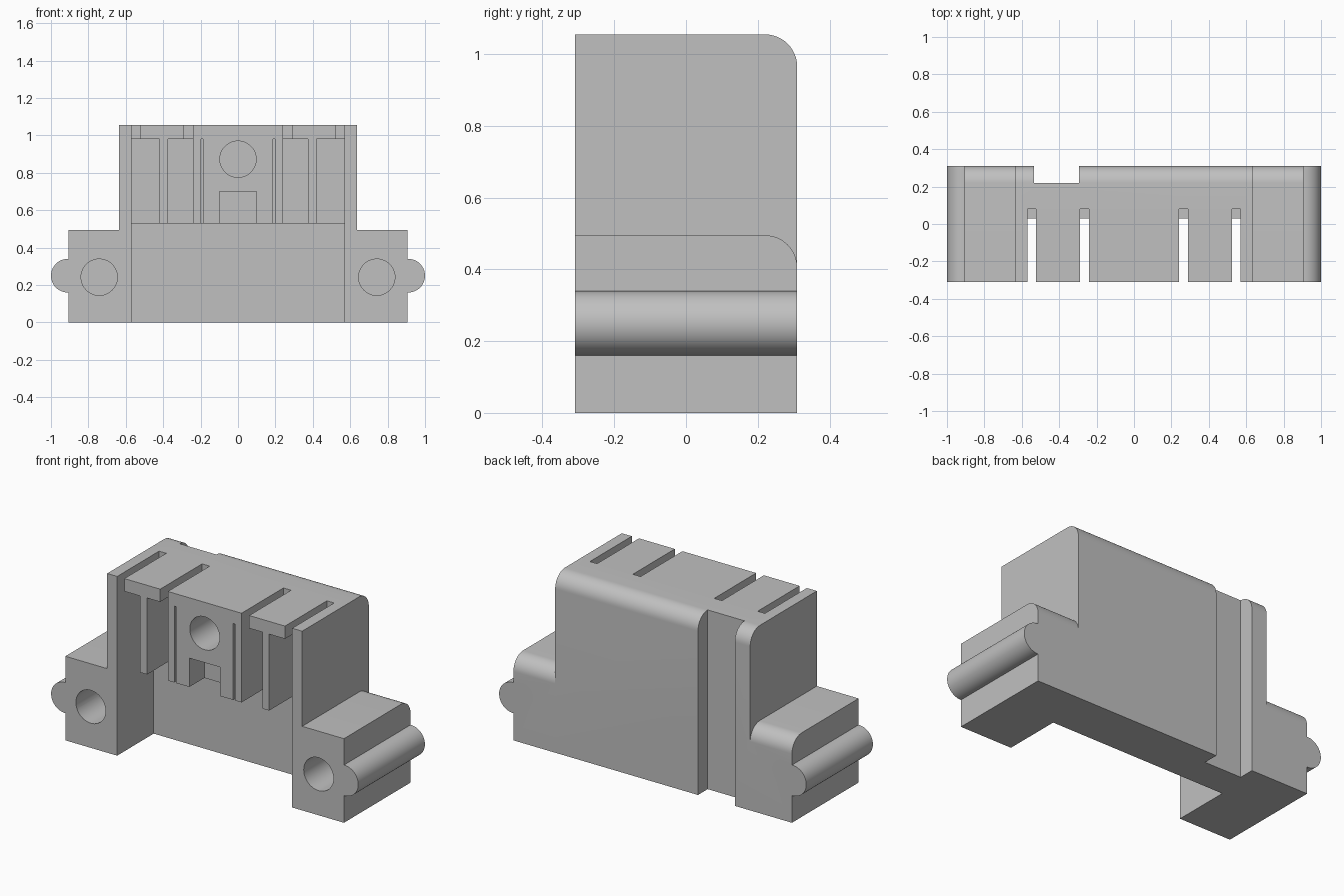
import bpy
import bmesh
import math
from mathutils import Matrix

cube = bpy.data.objects.get("Cube")
if cube:
    bpy.data.objects.remove(cube, do_unlink=True)

FRONT, BACK = -0.31, 0.31
ROUND = 0.09

grey = bpy.data.materials.new("plain_grey")
grey.use_nodes = True
colour = (0.53, 0.53, 0.53, 1)
grey.diffuse_color = colour
grey.node_tree.nodes["Principled BSDF"].inputs["Base Color"].default_value = colour


def finish(bm, name):
    bmesh.ops.recalc_face_normals(bm, faces=bm.faces)
    mesh = bpy.data.meshes.new(name)
    bm.to_mesh(mesh)
    bm.free()
    mesh.materials.append(grey)
    obj = bpy.data.objects.new(name, mesh)
    bpy.context.collection.objects.link(obj)
    return obj


def box(name, x, y, z):
    bm = bmesh.new()
    bmesh.ops.create_cube(bm, size=1)
    for v in bm.verts:
        v.co = [lo + (c + 0.5) * (hi - lo) for c, (lo, hi) in zip(v.co, (x, y, z))]
    return finish(bm, name)


def rod(name, x, z, radius, y):
    bm = bmesh.new()
    turn = Matrix.Translation((x, sum(y) / 2, z)) @ Matrix.Rotation(math.pi / 2, 4, "X")
    bmesh.ops.create_cone(bm, cap_ends=True, segments=48, radius1=radius,
                          radius2=radius, depth=y[1] - y[0], matrix=turn)
    return finish(bm, name)


def rounded_block(name, half_width, height):
    # side profile with a rounded upper back edge, extruded along x
    arc = [math.radians(7.5 * i) for i in range(13)]
    profile = [(FRONT, 0), (BACK, 0)]
    profile += [(BACK - ROUND + ROUND * math.cos(a),
                 height - ROUND + ROUND * math.sin(a)) for a in arc]
    profile.append((FRONT, height))
    bm = bmesh.new()
    face = bm.faces.new([bm.verts.new((-half_width, y, z)) for y, z in profile])
    new = bmesh.ops.extrude_face_region(bm, geom=[face])["geom"]
    bmesh.ops.translate(bm, vec=(2 * half_width, 0, 0),
                        verts=[g for g in new if isinstance(g, bmesh.types.BMVert)])
    return finish(bm, name)


def combine(target, tool, operation="DIFFERENCE"):
    mod = target.modifiers.new("shape", "BOOLEAN")
    mod.operation = operation
    mod.solver = "EXACT"
    mod.object = tool
    bpy.context.view_layer.objects.active = target
    bpy.ops.object.modifier_apply(modifier=mod.name)
    bpy.data.objects.remove(tool, do_unlink=True)


def span(side, a, b):
    return tuple(sorted((side * a, side * b)))


# tower, mounting shoulders and side rails
body = rounded_block("housing", 0.635, 1.055)
combine(body, rounded_block("shoulders", 0.907, 0.495), "UNION")
for side in (-1, 1):
    combine(body, rod("side_rail", side * 0.91, 0.25, 0.09, (FRONT, BACK)), "UNION")

# open lower front and the keyway down the back
combine(body, box("lower_opening", (-0.57, 0.57), (-1, 0.03), (-1, 0.53)))
combine(body, box("back_groove", (-0.535, -0.295), (0.22, 1), (-1, 2)))

for side in (-1, 1):
    # pockets either side of the T-shaped rib
    for a, b in ((0.24, 0.375), (0.42, 0.57)):
        combine(body, box("pocket", span(side, a, b), (-1, 0.13), (0.53, 0.98)))
    # slots through the top
    for a, b in ((0.24, 0.29), (0.523, 0.57)):
        combine(body, box("top_slot", span(side, a, b), (-1, 0.08), (0.9, 2)))
    # narrow slits beside the centre block
    combine(body, box("slit", span(side, 0.186, 0.198), (-1, 0), (0.45, 0.98)))
    # blind mounting holes
    combine(body, rod("mount_hole", side * 0.742, 0.242, 0.097, (-0.5, 0.12)))

# centre hole and notch
combine(body, rod("centre_hole", 0, 0.873, 0.097, (-0.5, 0.08)))
combine(body, box("notch", (-0.1, 0.1), (-1, -0.17), (0.45, 0.7)))

bpy.ops.object.select_all(action="DESELECT")
body.select_set(True)
bpy.context.view_layer.objects.active = body
bpy.ops.object.shade_smooth_by_angle(angle=math.radians(30))
